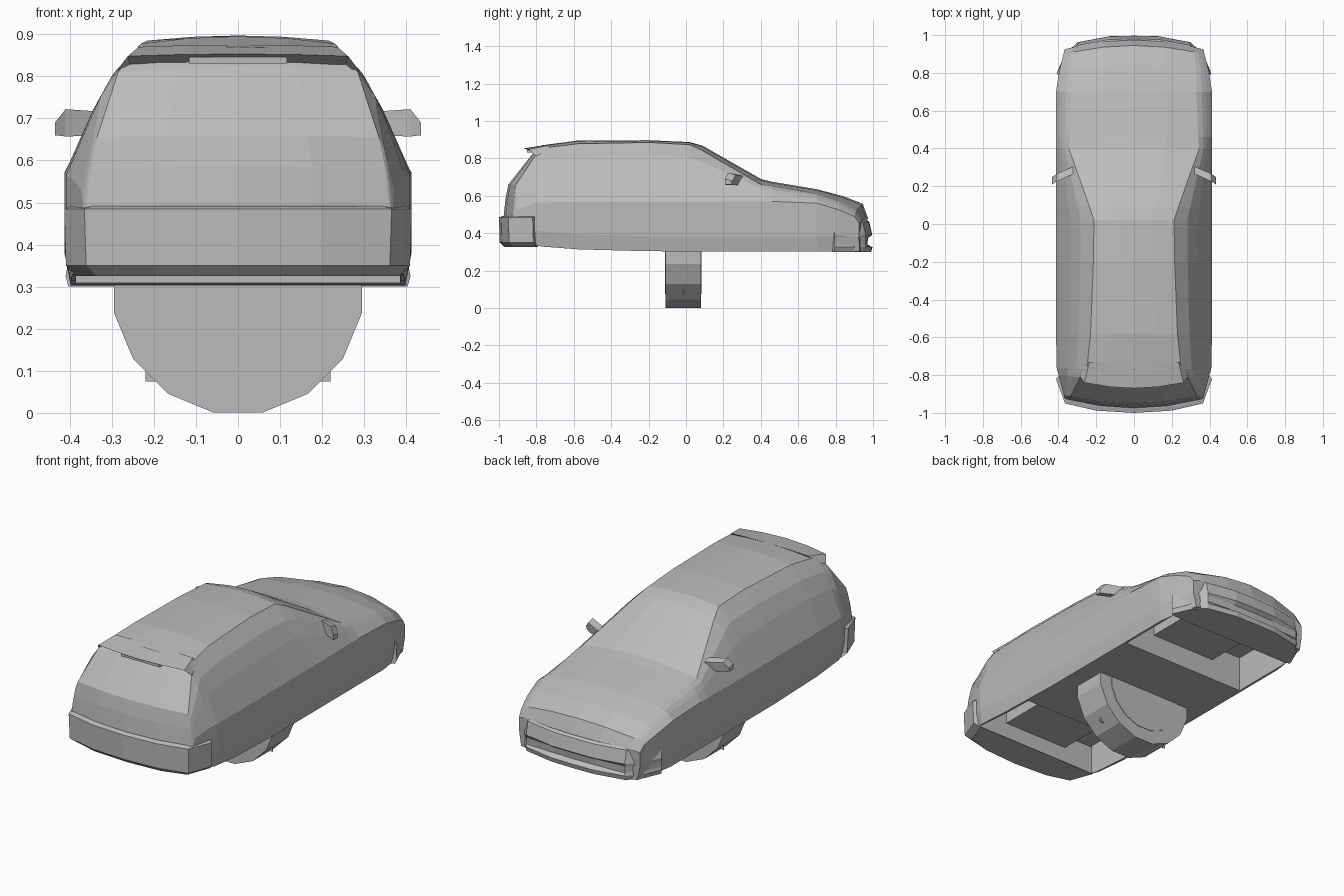
import bpy, bmesh, math

if "Cube" in bpy.data.objects:
    bpy.data.objects.remove(bpy.data.objects["Cube"], do_unlink=True)

paint = bpy.data.materials.new("plain_grey")
paint.use_nodes = True
grey = (0.5, 0.5, 0.5, 1)
paint.diffuse_color = grey
for node in paint.node_tree.nodes:
    if node.type == "BSDF_PRINCIPLED":
        node.inputs["Base Color"].default_value = grey


def loft(name, rings):
    """Skin closed rings of equal length and cap both ends."""
    bm = bmesh.new()
    rows = [[bm.verts.new(point) for point in ring] for ring in rings]
    for lower, upper in zip(rows, rows[1:]):
        for i in range(len(lower)):
            j = (i + 1) % len(lower)
            bm.faces.new((lower[i], lower[j], upper[j], upper[i]))
    bm.faces.new(rows[0])
    bm.faces.new(rows[-1])
    bmesh.ops.recalc_face_normals(bm, faces=bm.faces)
    mesh = bpy.data.meshes.new(name)
    bm.to_mesh(mesh)
    bm.free()
    mesh.materials.append(paint)
    part = bpy.data.objects.new(name, mesh)
    bpy.context.collection.objects.link(part)
    return part


def box(name, low, high):
    (left, front, bottom), (right, back, top) = low, high
    outline = [(left, front), (right, front), (right, back), (left, back)]
    return loft(name, [[(x, y, z) for x, y in outline] for z in (bottom, top)])


def mirrored(half):
    """Close a half outline by reflecting every point off the centre line."""
    return half + [(-p[0], *p[1:]) for p in reversed(half) if p[0] > 0]


def section(y, belt, roof_x, roof_z, top):
    """Body cross-section; both ends narrow and curve back at the corners."""
    end = min(max((abs(y) - 0.75) / 0.22, 0), 1)
    width = 0.413 - 0.045 * end
    floor = 0.303 + 0.055 * max(-y, 0) ** 3

    def flank(rise, bulge):
        lean = width - roof_x
        return width - lean * (rise - bulge), belt + (roof_z - belt) * rise

    half = [(0, floor), (width - 0.015, floor), (width, floor + 0.08), (width, belt),
            flank(0.5, 0.12), flank(0.78, 0.13), (roof_x, roof_z),
            (roof_x / 2, top - (top - roof_z) / 4), (0, top)]
    return [(x, y - math.copysign(0.06 * end * (x / 0.4) ** 2, y), z)
            for x, z in mirrored(half)]


# Car body from tail to nose: y, belt height, roof edge x and z, crown height
stations = [
    (-.975, .46, .36, .49, .49),
    (-.965, .5, .35, .58, .585),
    (-.95, .53, .335, .655, .66),
    (-.82, .56, .285, .81, .825),
    (-.77, .565, .25, .855, .87),
    (-.58, .567, .23, .878, .895),
    (-.2, .567, .215, .885, .897),
    (.02, .567, .212, .873, .887),
    (.09, .567, .235, .84, .867),
    (.4, .57, .345, .66, .69),
    (.46, .57, .34, .652, .675),
    (.7, .56, .33, .61, .635),
    (.84, .525, .33, .57, .598),
    (.945, .49, .32, .52, .557),
    (.975, .455, .31, .468, .475),
]
body = loft("car_body", [section(*station) for station in stations])


def cut_bay(low, high):
    cutter = box("bay_cutter", low, high)
    cutter.hide_render = True
    cutter.hide_viewport = True
    cut = body.modifiers.new("bay", "BOOLEAN")
    cut.operation = "DIFFERENCE"
    cut.solver = "EXACT"
    cut.object = cutter


# Open wheel bays in the underside, shallower at the centre
for near, far in ((-.83, -.4), (.4, .83)):
    cut_bay((-.201, near, .2), (.201, far, .42))
    for left, right in ((-.385, -.2), (.2, .385)):
        cut_bay((left, near, .2), (right, far, .5))


def bumper(name, plan, layers, inner):
    """Curved block; each layer is a height, an inset and a centre recess."""
    rings = []
    for z, inset, recess in layers:
        half = []
        for x, y in plan:
            depth = inset + (recess if x < 0.25 else 0)
            half.append((x - (inset if x > 0.35 else 0), y - math.copysign(depth, y), z))
        half.append((0.38, inner, z))
        rings.append(mirrored(half))
    loft(name, rings)


bumper("rear_bumper", [(0, -1), (.2, -.988), (.365, -.95), (.413, -.82)],
       [(.325, .03, 0), (.35, .004, 0), (.485, 0, 0), (.492, .02, 0)], -.8)
bumper("front_bumper", [(0, 1), (.13, .997), (.3, .965), (.37, .9), (.413, .8)],
       [(.3, .01, 0), (.325, .003, 0), (.34, .006, .025), (.375, .006, .02),
        (.39, .004, 0), (.46, .02, 0), (.47, .035, 0)], .78)

# Roof spoiler: wedge overhanging the tailgate, with a lamp bar beneath
rim = mirrored([(0, -.87, .853), (.13, -.862, .852), (.262, -.84, .848), (.285, -.81, .818)])
rim = sorted(rim)
loft("roof_spoiler", [[(x, y, z), (x * 0.97, -.77, z - 0.03), (x * 0.9, -.73, z + 0.022)]
                      for x, y, z in rim])
box("brake_lamp_bar", (-.117, -.85, .83), (.117, -.78, .846))

# Door mirrors, flaring outwards and raked back
for sign, side in ((1, "left"), (-1, "right")):
    rings = []
    for x, y, bottom, top in ((.31, .29, .66, .715), (.41, .245, .657, .722),
                              (.435, .228, .66, .69)):
        rings.append([(sign * x, y + dy, z) for dy, z in (
            (-.02, bottom), (.012, bottom), (.02, top - 0.01), (-.02, top))])
    loft(side + "_mirror", rings)


def circle(radius, y):
    angles = [(i + 0.5) * math.pi / 8 for i in range(16)]
    return [(radius * math.sin(a), y, 0.295 - radius * math.cos(a)) for a in angles]


# Drum beneath the middle, with a disc on each face and a plate across it
loft("drum", [circle(.3, -.11), circle(.3, .08)])
loft("drum_disc", [circle(.225, -.113), circle(.225, .083)])
box("drum_plate", (-.22, -.016, .075), (.22, -.012, .3))
